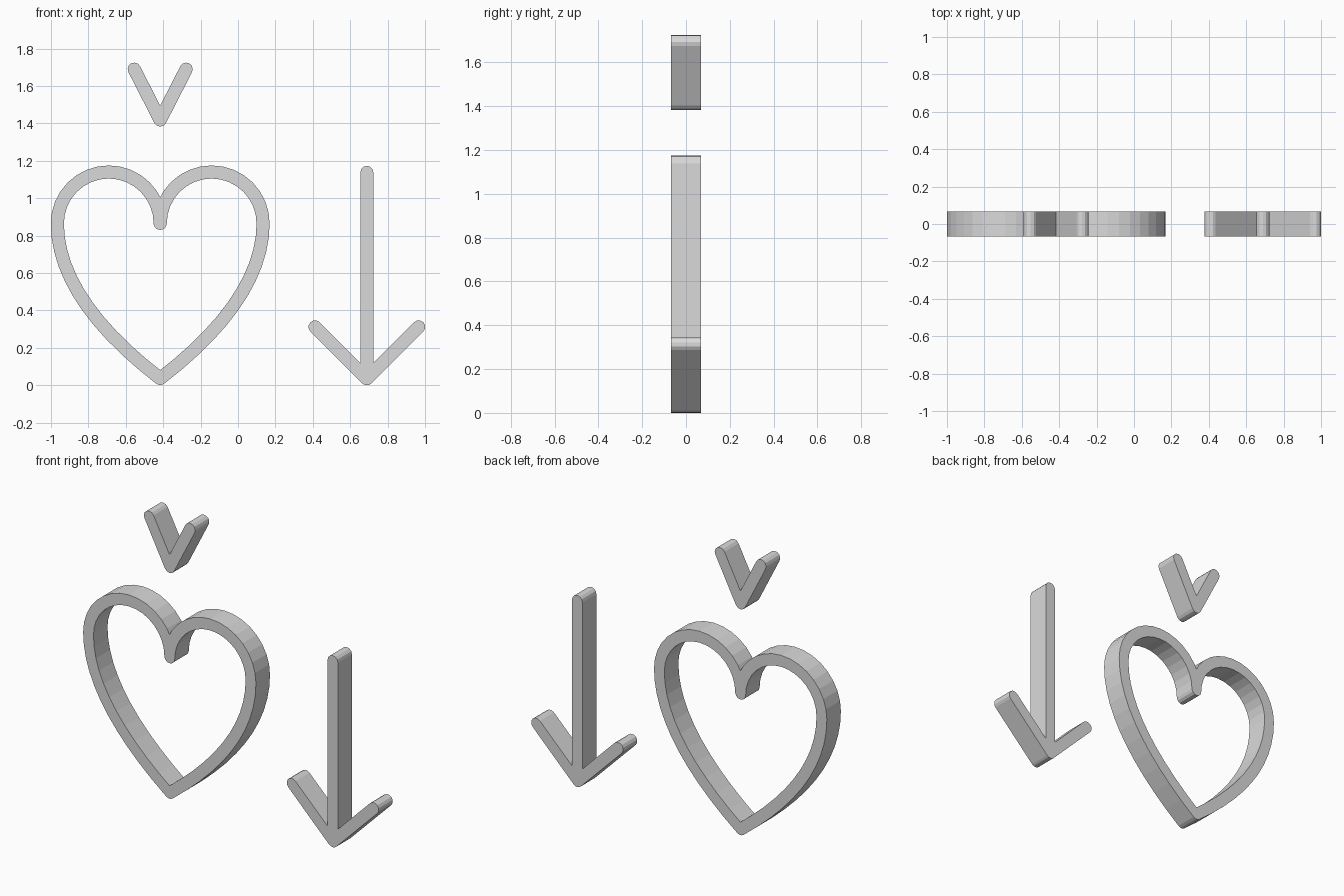
import bpy, bmesh
from math import sin, cos, pi, radians, atan2
from mathutils import Vector
from mathutils.geometry import interpolate_bezier

if "Cube" in bpy.data.objects:
    bpy.data.objects.remove(bpy.data.objects["Cube"], do_unlink=True)

R = 0.035       # half width of every stroke
DEPTH = 0.136   # thickness front to back

grey = bpy.data.materials.new("light grey")
grey.use_nodes = True
grey.diffuse_color = (0.7, 0.7, 0.7, 1)
grey.node_tree.nodes["Principled BSDF"].inputs["Base Color"].default_value = (0.7, 0.7, 0.7, 1)


def arc(centre, radius, start, end, steps):
    """Points on a circle, angles in degrees."""
    angles = [radians(start + (end - start) * i / steps) for i in range(steps + 1)]
    return [Vector((centre[0] + radius * cos(a), centre[1] + radius * sin(a))) for a in angles]


def stroke(path):
    """Outline of a round-ended stroke along a path."""
    path = [Vector(p) for p in path]
    left, right = [], []
    last = len(path) - 1
    for i, p in enumerate(path):
        t = (path[min(i + 1, last)] - path[max(i - 1, 0)]).normalized()
        n = Vector((-t.y, t.x)) * R
        left.append(p + n)
        right.append(p - n)
    first = path[1] - path[0]
    final = path[-1] - path[-2]
    a0 = atan2(first.y, first.x) * 180 / pi
    a1 = atan2(final.y, final.x) * 180 / pi
    end_cap = arc(path[-1], R, a1 + 90, a1 - 90, 6)[1:-1]
    start_cap = arc(path[0], R, a0 - 90, a0 - 270, 6)[1:-1]
    return left + end_cap + right[::-1] + start_cap


def trim(outline):
    """Keep the part of an outline left of the centre line."""
    kept = []
    for a, b in zip(outline, outline[1:] + outline[:1]):
        if a.x <= 0:
            kept.append(a)
        if a.x * b.x < 0:
            kept.append(a.lerp(b, a.x / (a.x - b.x)))
    return kept


def symmetric_plate(name, outline, x):
    """Mirror a left half outline and give it depth."""
    bm = bmesh.new()
    for side in (1, -1):
        bm.faces.new([bm.verts.new((side * p.x, -DEPTH / 2, p.y)) for p in trim(outline)])
    bmesh.ops.remove_doubles(bm, verts=bm.verts[:], dist=1e-4)
    solid = bmesh.ops.extrude_face_region(bm, geom=bm.faces[:], use_keep_orig=True)
    moved = [g for g in solid["geom"] if isinstance(g, bmesh.types.BMVert)]
    bmesh.ops.translate(bm, verts=moved, vec=(0, DEPTH, 0))
    bmesh.ops.recalc_face_normals(bm, faces=bm.faces[:])
    mesh = bpy.data.meshes.new(name)
    bm.to_mesh(mesh)
    bm.free()
    mesh.materials.append(grey)
    obj = bpy.data.objects.new(name, mesh)
    obj.location.x = x
    bpy.context.collection.objects.link(obj)


# Heart: a half-round lobe running into a long curve to the tip
lobe = arc((-0.275, 0.865), 0.275, 0, 180, 16)
side = interpolate_bezier(Vector((-0.55, 0.865)), Vector((-0.55, 0.6)),
                          Vector((-0.37, 0.32)), Vector((0, 0.036)), 12)
symmetric_plate("heart_outline", stroke(lobe + [p.to_2d() for p in side[1:]]), -0.416)

# Small chevron above the heart
symmetric_plate("chevron", stroke([(-0.139, 1.69), (0, 1.418)]), -0.416)

# Arrow: shaft cap, inner corner, barb cap, tip
tip, barb = (0, 0.035), (-0.277, 0.312)
arrow = (arc((0, 1.138), R, 90, 180, 3)
         + [Vector((-R, tip[1] + R + R * 2 ** 0.5))]
         + arc(barb, R, 45, 225, 6)
         + arc(tip, R, 225, 270, 2))
symmetric_plate("down_arrow", arrow, 0.689)
